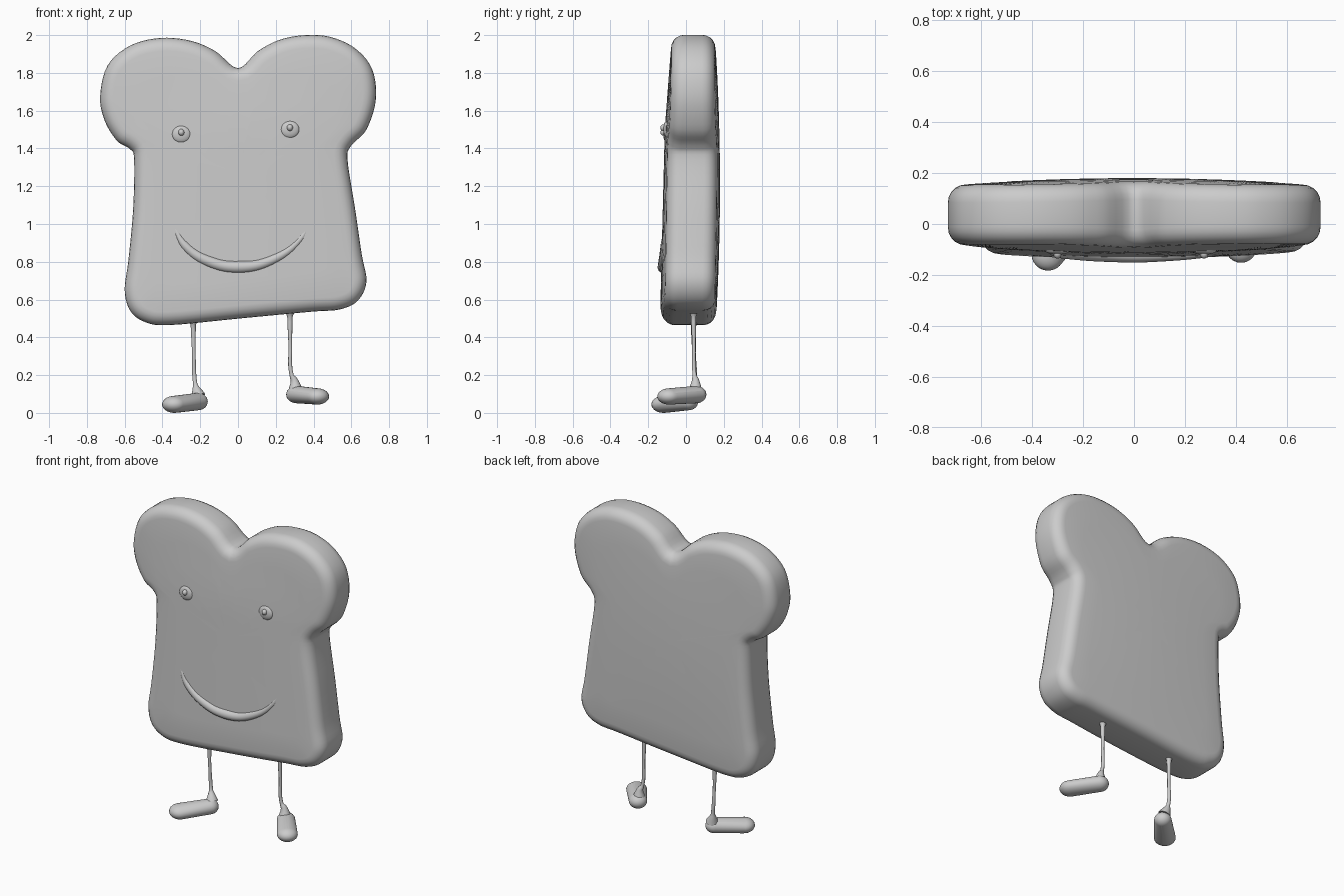
import bpy, bmesh, math
from mathutils import Vector

if "Cube" in bpy.data.objects:
    bpy.data.objects.remove(bpy.data.objects["Cube"])

# Bread slice outline (x, z), counter-clockwise from the top notch
OUTLINE = [(0, 1.825), (-.12, 1.915), (-.25, 1.97), (-.41, 1.985), (-.57, 1.945),
           (-.69, 1.84), (-.73, 1.675), (-.705, 1.545), (-.64, 1.44), (-.57, 1.395),
           (-.55, 1.34), (-.555, 1.08), (-.58, .81), (-.60, .65), (-.57, .54),
           (-.49, .48), (-.36, .465), (.01, .50), (.38, .535), (.54, .548),
           (.635, .595), (.68, .695), (.655, .84), (.62, 1.08), (.58, 1.34),
           (.60, 1.415), (.68, 1.50), (.73, 1.66), (.71, 1.82), (.62, 1.93),
           (.49, 1.99), (.355, 2.0), (.22, 1.975), (.105, 1.915)]
CENTRE = Vector((0, 1.27))
EDGE = 0.07


def front_y(p):
    return -.075 - .035 * (2 - p.y) / 1.4 - .025 * (1 - (p.x / .65) ** 2) * min(1, (2 - p.y) / .5)


def back_y(p):
    return .15 + .03 * (1 - (p.x / .75) ** 2) * (1 - ((p.y - 1.2) / .85) ** 2)


def smooth_loop(pts, steps=5):
    """Closed Catmull-Rom loop through the points."""
    pts = [Vector(p) for p in pts]
    n, out = len(pts), []
    for i in range(n):
        a, b, c, d = (pts[(i + k) % n] for k in (-1, 0, 1, 2))
        for s in range(steps):
            t = s / steps
            out.append(.5 * (2 * b + (c - a) * t + (2 * a - 5 * b + 4 * c - d) * t * t
                             + (3 * b - a - 3 * c + d) * t ** 3))
    return out


def finish(name, bm):
    bmesh.ops.recalc_face_normals(bm, faces=bm.faces)
    for f in bm.faces:
        f.smooth = True
    me = bpy.data.meshes.new(name)
    bm.to_mesh(me)
    bm.free()
    ob = bpy.data.objects.new(name, me)
    bpy.context.collection.objects.link(ob)
    return ob


def build_slice():
    loop = smooth_loop(OUTLINE)
    n = len(loop)
    normals = []
    for i in range(n):
        t = (loop[(i + 1) % n] - loop[i - 1]).normalized()
        normals.append(Vector((-t.y, t.x)))
    bm = bmesh.new()
    rings = []

    def add_ring(pts, ys):
        rings.append([bm.verts.new((p.x, y, p.y)) for p, y in zip(pts, ys)])

    inner = [p + m * EDGE for p, m in zip(loop, normals)]
    scales = (.2, .4, .6, .8)
    angles = [math.radians(a) for a in (0, 18, 36, 54, 72, 90)]
    # front face, rounded rim, back face
    for s in scales:
        pts = [CENTRE.lerp(p, s) for p in inner]
        add_ring(pts, [front_y(p) for p in pts])
    for side, seq in ((1, angles), (-1, angles[::-1])):
        fn = front_y if side == 1 else back_y
        for a in seq:
            pts = [p + m * EDGE * (1 - math.sin(a)) for p, m in zip(loop, normals)]
            add_ring(pts, [fn(q) + side * EDGE * (1 - math.cos(a)) for q in inner])
    for s in reversed(scales):
        pts = [CENTRE.lerp(p, s) for p in inner]
        add_ring(pts, [back_y(p) for p in pts])
    for r0, r1 in zip(rings, rings[1:]):
        for i in range(n):
            j = (i + 1) % n
            bm.faces.new((r0[i], r0[j], r1[j], r1[i]))
    for ring, fn in ((rings[0], front_y), (rings[-1], back_y)):
        c = bm.verts.new((CENTRE.x, fn(CENTRE), CENTRE.y))
        for i in range(n):
            bm.faces.new((ring[i], ring[(i + 1) % n], c))
    return finish("bread_slice", bm)


def ellipsoid(name, centre, radii):
    bm = bmesh.new()
    bmesh.ops.create_uvsphere(bm, u_segments=20, v_segments=12, radius=1)
    for v in bm.verts:
        v.co = Vector(centre) + Vector(c * r for c, r in zip(v.co, radii))
    return finish(name, bm)


def tube(name, pts, radius):
    """Smooth tapered tube; points are (x, y, z, radius factor)."""
    cu = bpy.data.curves.new(name, 'CURVE')
    cu.dimensions = '3D'
    cu.bevel_depth = radius
    cu.bevel_resolution = 3
    cu.resolution_u = 6
    cu.use_fill_caps = True
    sp = cu.splines.new('BEZIER')
    sp.bezier_points.add(len(pts) - 1)
    for bp, (x, y, z, r) in zip(sp.bezier_points, pts):
        bp.co = (x, y, z)
        bp.radius = r
        bp.handle_left_type = bp.handle_right_type = 'AUTO'
    ob = bpy.data.objects.new(name, cu)
    bpy.context.collection.objects.link(ob)
    bpy.ops.object.select_all(action='DESELECT')
    ob.select_set(True)
    bpy.context.view_layer.objects.active = ob
    bpy.ops.object.convert(target='MESH')
    bpy.ops.object.shade_smooth()


def foot(name, heel, toe):
    """Hull around a heel and a toe ellipsoid: (centre, width radius, height radius)."""
    bm = bmesh.new()
    for centre, w, h in (heel, toe):
        made = bmesh.ops.create_uvsphere(bm, u_segments=24, v_segments=14, radius=1)
        for v in made['verts']:
            v.co = Vector(centre) + Vector((v.co.x * w, v.co.y * w, v.co.z * h))
    pts = [v.co.copy() for v in bm.verts]
    bm.free()
    bm = bmesh.new()
    for p in pts:
        bm.verts.new(p)
    res = bmesh.ops.convex_hull(bm, input=bm.verts)
    bmesh.ops.delete(bm, geom=[g for g in bm.verts if not g.link_faces], context='VERTS')
    return finish(name, bm)


build_slice()

# Face: eyes are low mounds with a small tip
for side, x, z in (("left", -.30, 1.475), ("right", .275, 1.50)):
    ellipsoid(side + "_eye", (x, -.103, z), (.05, .017, .045))
    ellipsoid(side + "_eye_tip", (x, -.117, z + .01), (.016, .019, .018))

# Smile ridge, half sunk in the front face
SMILE = [(-.345, 1.0, .3), (-.28, .885, .8), (-.15, .80, 1), (.01, .772, 1.1),
         (.17, .805, .9), (.33, .92, .55), (.39, 1.04, .2)]
tube("smile", [(x, front_y(Vector((x, z))) + .012, z, r) for x, z, r in SMILE], .03)

# Thin legs flaring into the slice and the feet
tube("left_leg", [(-.238, .04, .51, 3), (-.237, .04, .465, 1.2), (-.234, .042, .32, .8),
                  (-.226, .045, .15, 1), (-.21, .03, .09, 3.2)], .012)
tube("right_leg", [(.275, .04, .56, 3), (.275, .04, .51, 1.2), (.277, .042, .36, .8),
                   (.284, .045, .20, .9), (.298, .05, .17, 1.7), (.305, .05, .12, 3.2)], .012)

# Splayed feet
foot("left_foot", ((-.212, .013, .06), .052, .046), ((-.337, -.118, .045), .065, .045))
foot("right_foot", ((.31, .053, .097), .055, .046), ((.42, -.09, .087), .062, .043))
